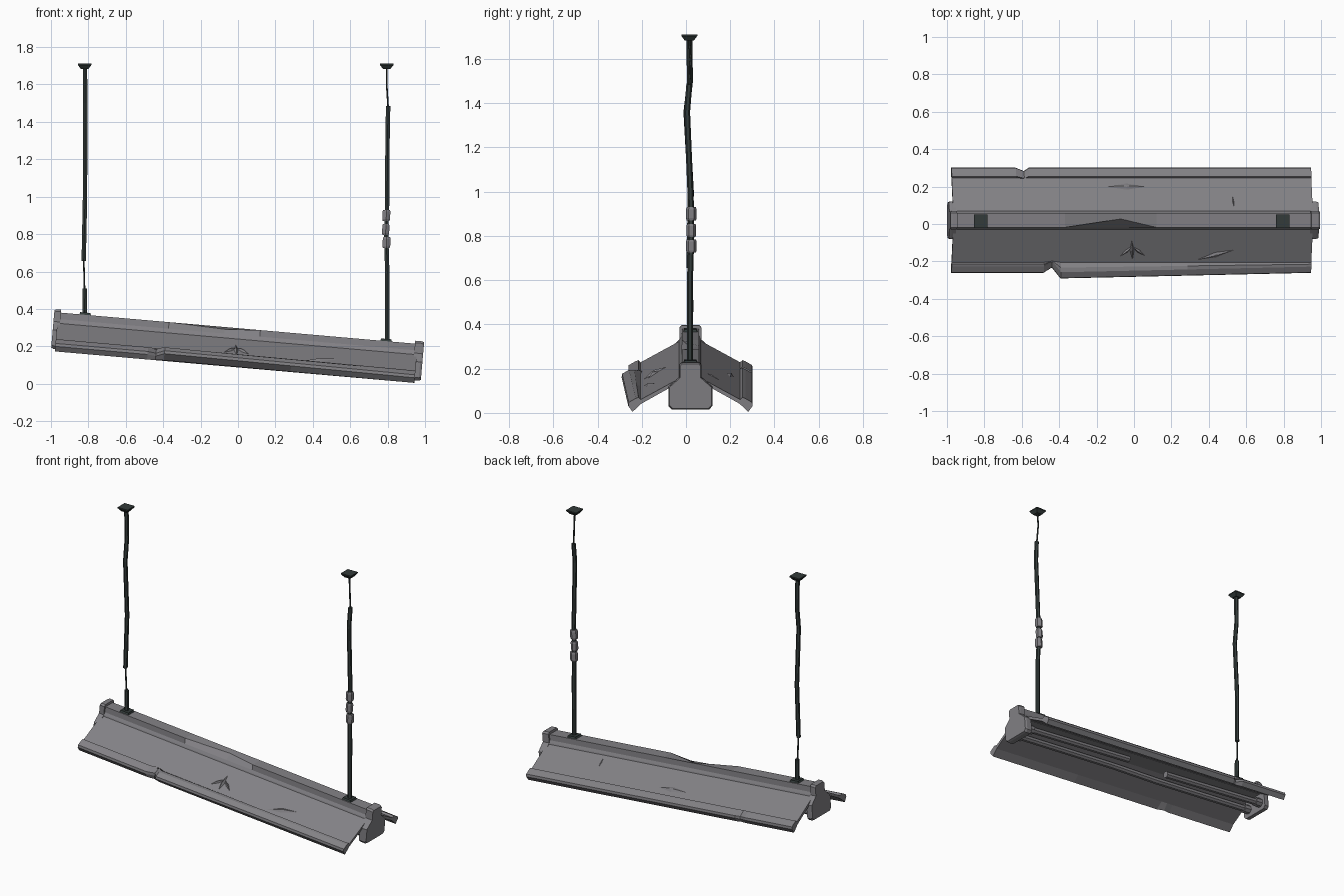
import bpy, bmesh, math
from mathutils import Matrix, Vector

if "Cube" in bpy.data.objects:
    bpy.data.objects.remove(bpy.data.objects["Cube"])

def material(name, c):
    m = bpy.data.materials.new(name)
    m.diffuse_color = (*c, 1)
    m.use_nodes = True
    m.node_tree.nodes["Principled BSDF"].inputs["Base Color"].default_value = m.diffuse_color
    return m

GREY = material("worn grey metal", (0.225, 0.22, 0.235))
DARK = material("dark cable", (0.033, 0.044, 0.042))

# the lamp hangs tilted: local x runs along it, local z = 0 is the spine top
TILT = Matrix.Translation((0, 0.02, 0.297)) @ Matrix.Rotation(math.radians(5), 4, 'Y')
FLAT = Matrix.Identity(4)

def loft(name, sections, mat, matrix=FLAT):
    """Skin closed rings of points, cap both ends."""
    bm = bmesh.new()
    rings = [[bm.verts.new(matrix @ Vector(p)) for p in s] for s in sections]
    n = len(rings[0])
    for a, b in zip(rings, rings[1:]):
        for i in range(n):
            j = (i + 1) % n
            bm.faces.new((a[i], a[j], b[j], b[i]))
    bm.faces.new(rings[0])
    bm.faces.new(rings[-1])
    bmesh.ops.recalc_face_normals(bm, faces=bm.faces)
    bmesh.ops.triangulate(bm, faces=[f for f in bm.faces if len(f.verts) > 4])
    me = bpy.data.meshes.new(name)
    bm.to_mesh(me)
    bm.free()
    me.materials.append(mat)
    ob = bpy.data.objects.new(name, me)
    bpy.context.collection.objects.link(ob)
    return ob

def ring(c, r, axis='z', n=6):
    pts = []
    for i in range(n):
        a = 2 * math.pi * (i + 0.5) / n
        u, v = r * math.cos(a), r * math.sin(a)
        pts.append((c[0] + u, c[1] + v, c[2]) if axis == 'z' else (c[0], c[1] + u, c[2] + v))
    return pts

def rod(name, path, r, mat, axis='z', n=6, matrix=FLAT):
    return loft(name, [ring(p, r, axis, n) for p in path], mat, matrix)

# spine, with its front top edge crushed near the middle
def spine_section(x, dy=0, dz=0):
    return [(x, -0.038 + dy, dz), (x, 0.038, 0), (x, 0.040, -0.035), (x, 0.048, -0.05),
            (x, 0.06, -0.085), (x, -0.06, -0.085), (x, -0.048, -0.05), (x, -0.040, -0.035)]
loft("spine", [spine_section(-0.965), spine_section(-0.37), spine_section(-0.07, 0.045, -0.012),
               spine_section(0.12), spine_section(0.965)], GREY, TILT)

# reflector wings: x, lip push outward, lip push upward
def wing(name, side, stations):
    secs = []
    for x, o, u in stations:
        prof = [(0.04, -0.052), (0.225, -0.153), (0.235 + o * .6, -0.143 + u * .5),
                (0.248 + o, -0.148 + u), (0.279 + o, -0.166 + u), (0.281 + o, -0.182 + u),
                (0.262 + o * .3, -0.209 + max(u, 0) * .3), (0.222, -0.172), (0.04, -0.07)]
        secs.append([(x, side * y, z) for y, z in prof])
    loft(name, secs, GREY, TILT)

wing("front_wing", -1, [(-0.965, 0, 0), (-0.47, 0, 0), (-0.425, -0.028, -0.005),
                        (-0.38, 0.03, 0.012), (0.3, 0.015, 0.006), (0.965, 0, 0)])
wing("back_wing", 1, [(-0.965, 0, 0), (-0.62, 0, 0), (-0.575, -0.018, -0.008),
                      (-0.55, 0, 0), (-0.24, 0, 0), (0.965, 0, 0)])

# end caps with wide lower lobes
half = [(0.04, 0.016), (0.049, 0.005), (0.049, -0.05), (0.1, -0.095), (0.1, -0.18), (0.085, -0.196)]
outline = half + [(-y, z) for y, z in reversed(half)]
def cap(name, s, x_out):
    def sec(x, k):
        return [(x, y * k, -0.09 + (z + 0.09) * k) for y, z in outline]
    loft(name, [sec(s * 0.95, 1), sec(s * (x_out - 0.012), 1), sec(s * x_out, 0.95)], GREY, TILT)
cap("right_end_cap", 1, 0.998)
cap("left_end_cap", -1, 0.986)

# tubes under the spine: front one whole, back one snapped in two
TZ = -0.145
def tube(name, y, pts):
    rod(name, [(x, y + dy, TZ + dz) for x, dy, dz in pts], 0.022, GREY, 'x', 8, TILT)
tube("front_tube", -0.055, [(-0.95, 0, 0), (-0.2, 0, -0.004), (0.15, -0.006, 0.008), (0.95, 0, 0)])
tube("back_tube_right", 0.055, [(0.12, 0.0, 0.012), (0.95, 0, 0)])
tube("back_tube_left", 0.055, [(-0.95, 0, 0), (-0.18, 0, -0.012)])
for s in (-1, 1):
    for y in (-0.055, 0.055):
        rod("tube_socket", [(s * 0.955, y, TZ), (s * 0.905, y, TZ)], 0.029, GREY, 'x', 8, TILT)

# shallow diamond dents on the wing faces
def dent(name, x, y, length, width, deg, h=0.008):
    side = 1 if y > 0 else -1
    a = math.radians(deg)
    def on_wing(u, v, up):
        px = x + u * math.cos(a) - v * math.sin(a)
        py = y + u * math.sin(a) + v * math.cos(a)
        return (px, py + side * up * 0.5, -0.052 - 0.546 * (side * py - 0.04) + up)
    base = [(-length, 0), (0, -width), (length, 0), (0, width)]
    loft(name, [[on_wing(u, v, -0.003) for u, v in base],
                [on_wing(u * .12, v * .12, h) for u, v in base]], GREY, TILT)
dent("back_dent", -0.03, 0.18, 0.14, 0.022, 0)
dent("back_scratch", 0.54, 0.10, 0.045, 0.006, 95, 0.004)
dent("front_dent", 0.45, -0.185, 0.13, 0.018, 15)
dent("claw_mark_long", 0.0, -0.16, 0.06, 0.014, 95, 0.012)
dent("claw_mark_left", -0.03, -0.165, 0.055, 0.01, 40, 0.01)
dent("claw_mark_right", 0.035, -0.165, 0.055, 0.01, -35, 0.01)

# ceiling plates and spine brackets
def plate(name, x, y, z, low, high, h, matrix=FLAT):
    def sq(r, zz):
        return [(x + i * r, y + j * r, zz) for i, j in ((-1, -1), (1, -1), (1, 1), (-1, 1))]
    loft(name, [sq(low, z), sq(high, z + h * 0.75), sq(high, z + h)], DARK, matrix)
for s, x in (("left", -0.82), ("right", 0.795)):
    plate(s + "_ceiling_plate", x, 0.015, 1.683, 0.02, 0.036, 0.028)
    plate(s + "_bracket", x, 0, -0.004, 0.034, 0.028, 0.016, TILT)

# left cable: sheath, bare wire, lower sheath
rod("left_cable_sheath", [(-0.818, 0.015, 1.69), (-0.817, 0.018, 1.5), (-0.817, 0.002, 1.36),
                          (-0.818, 0.022, 1.0), (-0.825, 0.015, 0.655)], 0.0135, DARK)
rod("left_bare_wire", [(-0.825, 0.015, 0.67), (-0.82, 0.02, 0.49)], 0.005, DARK)
rod("left_lower_sheath", [(-0.819, 0.02, 0.51), (-0.82, 0.018, 0.36)], 0.0135, DARK)

# right cable: bare wire at the top, long sheath, tape wraps
rod("right_bare_wire", [(0.795, 0.015, 1.69), (0.795, 0.02, 1.6), (0.803, 0.015, 1.47)], 0.005, DARK)
rod("right_cable_sheath", [(0.803, 0.015, 1.485), (0.80, 0.005, 1.36), (0.797, 0.022, 0.95),
                           (0.792, 0.024, 0.8), (0.798, 0.018, 0.6), (0.797, 0.018, 0.22)], 0.0135, DARK)
for z, x, r in ((0.9, 0.792, 0.024), (0.825, 0.789, 0.022), (0.755, 0.793, 0.024)):
    loft("tape_wrap", [ring((x, 0.024, z - 0.03), r * .85), ring((x, 0.024, z - 0.02), r),
                       ring((x + .002, 0.024, z + 0.02), r), ring((x + .002, 0.024, z + 0.03), r * .85)], GREY)
